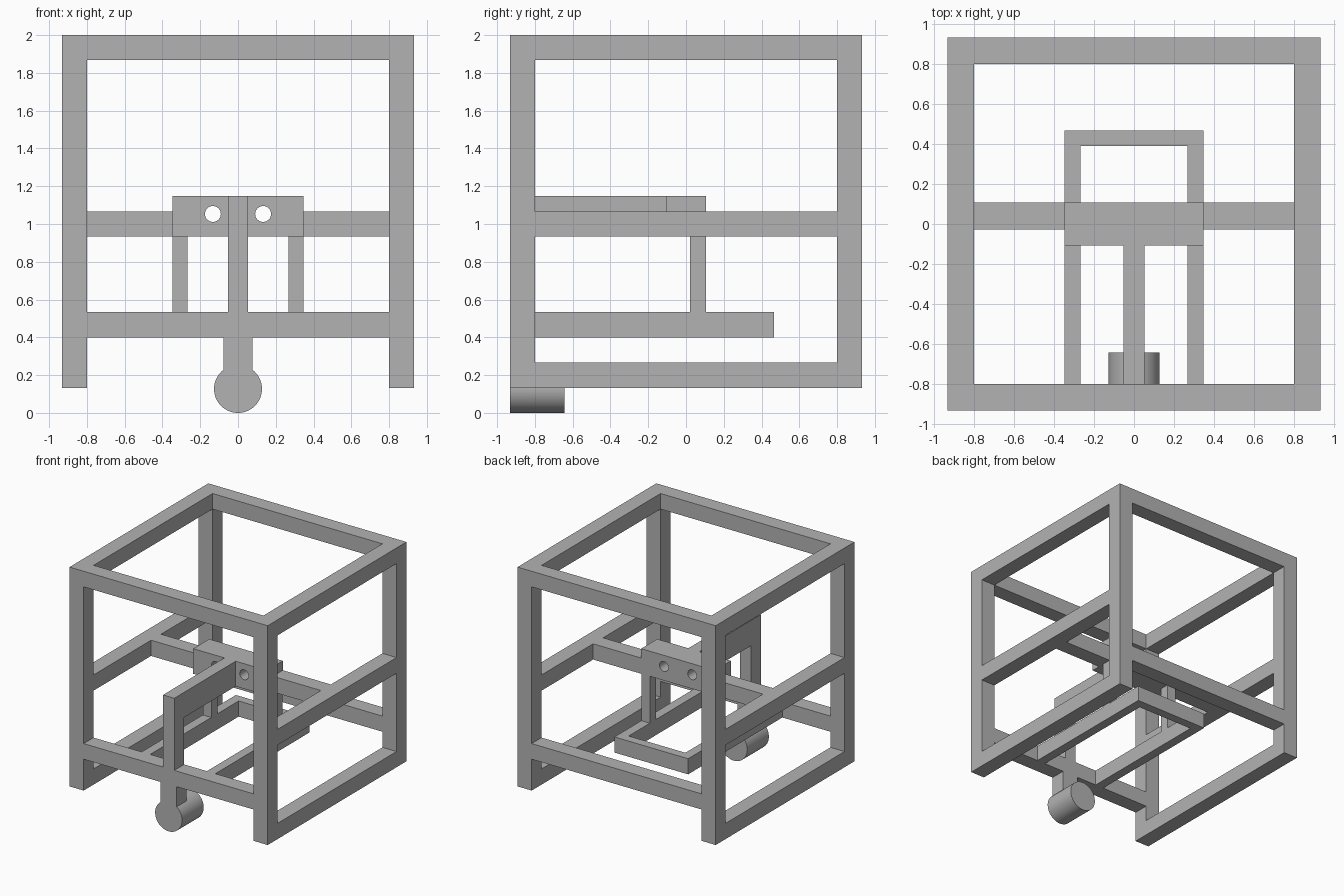
import bpy, bmesh, math
from mathutils import Matrix, Vector

if "Cube" in bpy.data.objects:
    bpy.data.objects.remove(bpy.data.objects["Cube"])

grey = bpy.data.materials.new("plain grey")
grey.diffuse_color = (0.45, 0.45, 0.45, 1)
grey.use_nodes = True
grey.node_tree.nodes["Principled BSDF"].inputs["Base Color"].default_value = grey.diffuse_color

O, I = 0.933, 0.8      # outer and inner half width of the cage


def finish(name, bm):
    me = bpy.data.meshes.new(name)
    bm.to_mesh(me)
    bm.free()
    ob = bpy.data.objects.new(name, me)
    bpy.context.collection.objects.link(ob)
    me.materials.append(grey)
    return ob


def box(name, x, y, z):
    bm = bmesh.new()
    size = [b - a for a, b in (x, y, z)]
    mid = Vector([(a + b) / 2 for a, b in (x, y, z)])
    bmesh.ops.create_cube(bm, size=1, matrix=Matrix.Translation(mid) @ Matrix.Diagonal((*size, 1)))
    return finish(name, bm)


def cyl(name, x, z, r, y0, y1, n=64):
    bm = bmesh.new()
    m = Matrix.Translation((x, (y0 + y1) / 2, z)) @ Matrix.Rotation(math.pi / 2, 4, 'X')
    bmesh.ops.create_cone(bm, cap_ends=True, segments=n, radius1=r, radius2=r, depth=y1 - y0, matrix=m)
    return finish(name, bm)


def span(s, a, b):
    return tuple(sorted((s * a, s * b)))


for s, side in ((-1, "left"), (1, "right")):
    edge = span(s, I, O)
    # cage posts and side rails
    for t, end in ((-1, "front"), (1, "back")):
        box(f"{end}_{side}_post", edge, span(t, I, O), (0.133, 2))
    for nm, z0, z1 in (("bottom", 0.133, 0.267), ("middle", 0.933, 1.067), ("top", 1.867, 2)):
        box(f"{side}_{nm}_rail", edge, (-I, I), (z0, z1))
    # half of the cross beam, outside the centre block
    box(f"{side}_cross_beam", span(s, 0.347, I), (-0.027, 0.107), (0.933, 1.067))
    # inner lower frame and hanger
    inner = span(s, 0.267, 0.347)
    box(f"{side}_lower_rail", inner, (-I, 0.467), (0.4, 0.533))
    box(f"{side}_hanger", inner, (0.022, 0.105), (0.533, 0.933))

# front and back cross bars
for t, end in ((-1, "front"), (1, "back")):
    for nm, z0, z1 in (("lower", 0.4, 0.533), ("top", 1.867, 2)):
        box(f"{end}_{nm}_bar", (-I, I), span(t, I, O), (z0, z1))
box("lower_rail_end", (-0.267, 0.267), (0.39, 0.467), (0.4, 0.533))

# centre block with two round through holes
block = box("centre_block", (-0.347, 0.347), (-0.107, 0.107), (0.933, 1.147))
for s in (-1, 1):
    cutter = cyl("hole_cutter", s * 0.133, 1.053, 0.042, -0.3, 0.3, 32)
    mod = block.modifiers.new("hole", 'BOOLEAN')
    mod.operation, mod.solver, mod.object = 'DIFFERENCE', 'EXACT', cutter
    bpy.context.view_layer.objects.active = block
    bpy.ops.object.modifier_apply(modifier=mod.name)
    bpy.data.objects.remove(cutter)

# arm, front upright, wheel stem and wheel
box("arm", (-0.053, 0.053), (-I, -0.107), (0.933, 1.147))
box("front_upright", (-0.053, 0.053), (-O, -I), (0.533, 1.147))
box("wheel_stem", (-0.076, 0.076), (-O, -I), (0.229, 0.4))
wheel = cyl("wheel", 0, 0.127, 0.127, -O, -0.643)

for ob in (wheel, block):
    bpy.ops.object.select_all(action='DESELECT')
    ob.select_set(True)
    bpy.context.view_layer.objects.active = ob
    bpy.ops.object.shade_smooth_by_angle(angle=math.radians(30))
